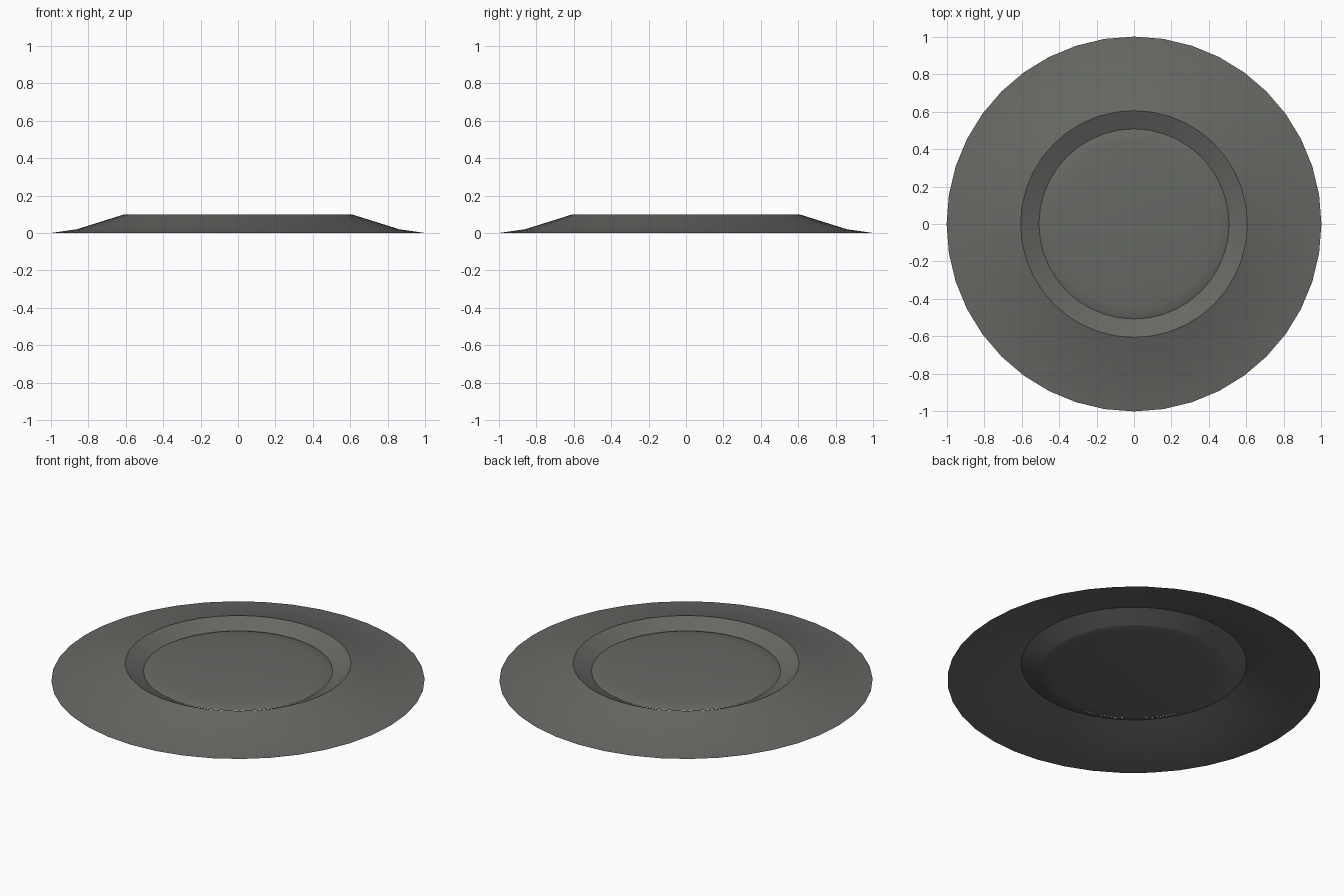
import bpy
import bmesh
from math import radians
from mathutils import Matrix

cube = bpy.data.objects.get("Cube")
if cube:
    bpy.data.objects.remove(cube, do_unlink=True)

grey = bpy.data.materials.new("dark warm grey")
grey.use_nodes = True
grey.diffuse_color = (0.135, 0.14, 0.128, 1)
grey.node_tree.nodes["Principled BSDF"].inputs["Base Color"].default_value = grey.diffuse_color

SEGMENTS = 40


def add_part(name, bm):
    """Turn a bmesh into a smooth-shaded object with sharp creases."""
    mesh = bpy.data.meshes.new(name)
    bm.to_mesh(mesh)
    bm.free()
    mesh.materials.append(grey)
    obj = bpy.data.objects.new(name, mesh)
    bpy.context.collection.objects.link(obj)
    bpy.ops.object.select_all(action="DESELECT")
    obj.select_set(True)
    bpy.context.view_layer.objects.active = obj
    bpy.ops.object.shade_smooth_by_angle(angle=radians(30))
    return obj


# Open raised rim: a thin outer skirt, a long slope, and a short inner slope
profile = [(1.0, 0.0), (0.86, 0.02), (0.605, 0.1), (0.5, 0.05)]
bm = bmesh.new()
verts = [bm.verts.new((r, 0, z)) for r, z in profile]
edges = [bm.edges.new(pair) for pair in zip(verts, verts[1:])]
bmesh.ops.spin(bm, geom=verts + edges, axis=(0, 0, 1), cent=(0, 0, 0),
               angle=radians(360), steps=SEGMENTS, use_merge=True)
bmesh.ops.remove_doubles(bm, verts=bm.verts, dist=0.0001)
bmesh.ops.recalc_face_normals(bm, faces=bm.faces)
if sum(f.normal.z for f in bm.faces) < 0:
    bmesh.ops.reverse_faces(bm, faces=bm.faces)
add_part("raised_rim", bm)

# Flattened lens seated in the rim
bm = bmesh.new()
bmesh.ops.create_uvsphere(bm, u_segments=SEGMENTS, v_segments=12, radius=1)
bmesh.ops.transform(bm, verts=bm.verts,
                    matrix=Matrix.Translation((0, 0, 0.055)) @ Matrix.Diagonal((0.507, 0.507, 0.025, 1)))
lens = add_part("center_lens", bm)
for polygon in lens.data.polygons:
    polygon.use_smooth = True
